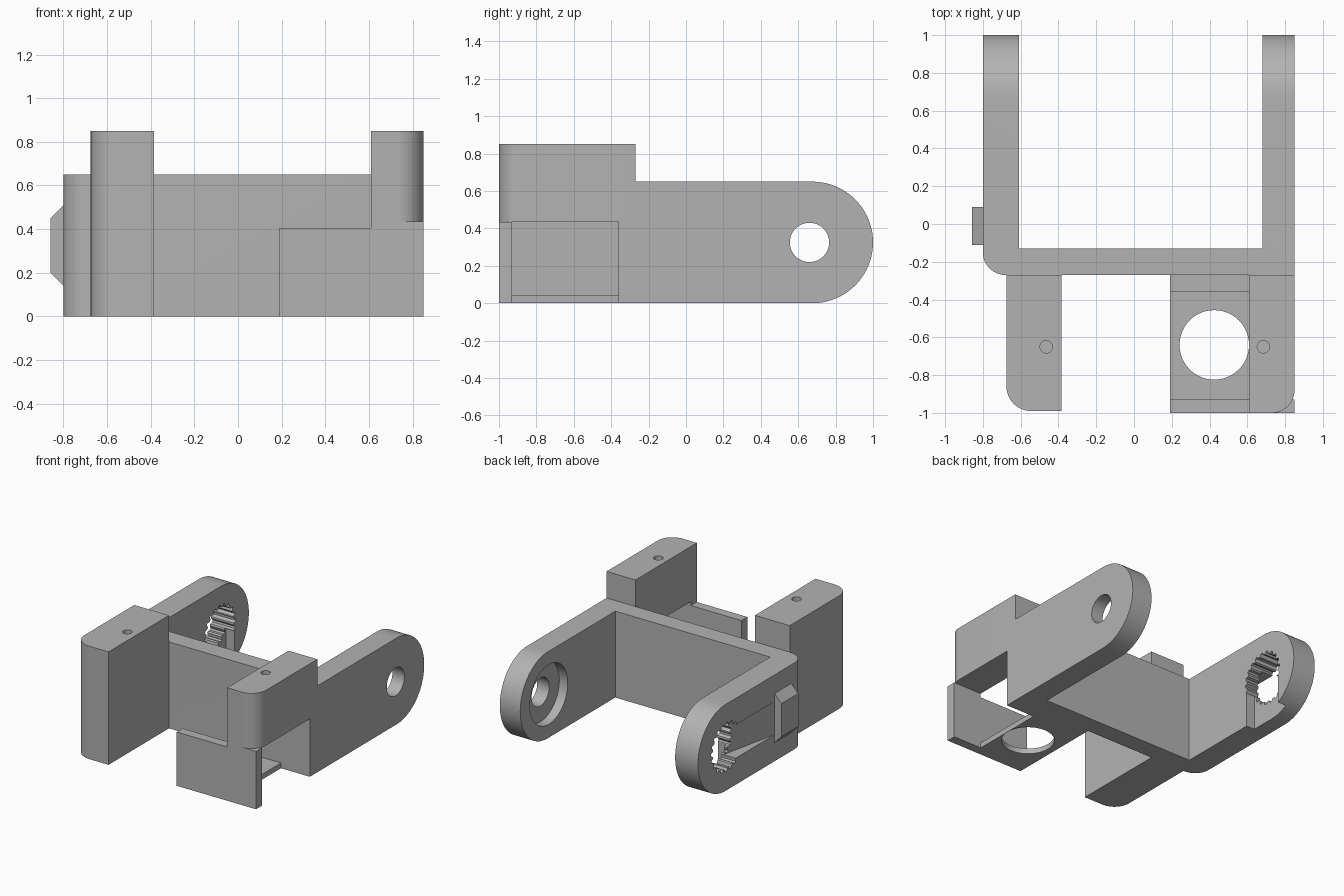
import bpy, bmesh
from math import cos, sin, pi, radians

cube = bpy.data.objects.get("Cube")
if cube:
    bpy.data.objects.remove(cube, do_unlink=True)

grey = bpy.data.materials.new("light_grey")
grey.use_nodes = True
grey.diffuse_color = (0.45, 0.45, 0.45, 1)
grey.node_tree.nodes["Principled BSDF"].inputs["Base Color"].default_value = (0.45, 0.45, 0.45, 1)

PLACE = {"x": lambda a, b, h: (h, a, b),
         "y": lambda a, b, h: (a, h, b),
         "z": lambda a, b, h: (a, b, h)}


def prism(name, points, axis, low, high):
    """Extrude a closed profile along an axis."""
    bm = bmesh.new()
    place = PLACE[axis]
    face = bm.faces.new([bm.verts.new(place(a, b, low)) for a, b in points])
    top = bmesh.ops.extrude_face_region(bm, geom=[face])["geom"]
    shift = place(0, 0, high - low)
    bmesh.ops.translate(bm, vec=shift, verts=[v for v in top if isinstance(v, bmesh.types.BMVert)])
    bmesh.ops.recalc_face_normals(bm, faces=bm.faces)
    mesh = bpy.data.meshes.new(name)
    bm.to_mesh(mesh)
    bm.free()
    mesh.materials.append(grey)
    obj = bpy.data.objects.new(name, mesh)
    bpy.context.collection.objects.link(obj)
    return obj


def rect(a0, a1, b0, b1):
    return [(a0, b0), (a1, b0), (a1, b1), (a0, b1)]


def arc(a, b, r, start, end, steps=12):
    return [(a + r * cos(radians(start + (end - start) * i / steps)),
             b + r * sin(radians(start + (end - start) * i / steps))) for i in range(steps + 1)]


def circle(a, b, r, steps=48):
    return arc(a, b, r, 0, 360, steps)[:-1]


def combine(obj, tool, operation="DIFFERENCE"):
    """Apply a boolean and discard the tool."""
    tool.hide_render = True
    mod = obj.modifiers.new("cut", "BOOLEAN")
    mod.operation, mod.solver, mod.object = operation, "EXACT", tool
    bpy.context.view_layer.objects.active = obj
    bpy.ops.object.modifier_apply(modifier=mod.name)
    bpy.data.objects.remove(tool, do_unlink=True)


# U-shaped frame: plan outline trimmed by the round-ended side profile
plan = arc(-0.68, -0.15, 0.12, 180, 270) + [
    (0.85, -0.27), (0.85, 1.1), (0.68, 1.1), (0.68, -0.13), (-0.61, -0.13), (-0.61, 1.1), (-0.8, 1.1)]
frame = prism("frame", plan, "z", 0, 0.65)
side = [(-0.5, 0), *arc(0.675, 0.325, 0.325, -90, 90, 40), (-0.5, 0.65)]
combine(frame, prism("side_profile", side, "x", -1, 1), "INTERSECT")

# Left arm: pivot hole with a round recess on the inner face
combine(frame, prism("pivot_cutter", circle(0.66, 0.325, 0.105), "x", 0.6, 1))
combine(frame, prism("recess_cutter", circle(0.66, 0.325, 0.225), "x", 0.6, 0.75))

# Right arm: toothed hole, open pocket below it, and ramped groove outside
teeth = 20
spline = []
for i in range(teeth * 4):
    r = 0.185 if i % 4 < 2 else 0.165
    t = 2 * pi * i / (teeth * 4)
    spline.append((0.66 + r * cos(t), 0.325 + r * sin(t)))
combine(frame, prism("spline_cutter", spline, "x", -0.9, -0.5))
combine(frame, prism("pocket_cutter", rect(0.49, 0.83, -0.1, 0.26), "x", -0.68, -0.5))
ramp = [(-0.81, 0.08), (-0.8, 0.08), (-0.69, 0.6), (-0.81, 0.6)]
combine(frame, prism("groove_cutter", ramp, "z", 0.2, 0.45))

# Bevelled catch on the outside of the right arm
catch = prism("side_catch", [(-0.8, 0.14), (-0.8, 0.51), (-0.858, 0.45), (-0.858, 0.2)], "y", -0.11, 0.09)

# Tall right post with a rounded outer corner
post_plan = arc(-0.545, -0.86, 0.13, 180, 270) + [(-0.385, -0.99), (-0.385, -0.27), (-0.675, -0.27)]
post = prism("right_post", post_plan, "z", 0, 0.85)

# Raised left block with a rounded outer corner
block_plan = arc(0.73, -0.88, 0.12, 270, 360) + [(0.85, -0.27), (0.61, -0.27), (0.61, -1)]
block = prism("left_block", block_plan, "z", 0.435, 0.85)

# Screw holes in the tops
for obj, x in ((post, -0.465), (block, 0.685)):
    combine(obj, prism("screw_cutter", circle(x, -0.65, 0.033, 24), "z", 0.55, 1))

# Open tray under the block: stepped end walls and a pierced floor
wall = [(0.19, 0), (0.85, 0), (0.85, 0.435), (0.61, 0.435), (0.61, 0.405), (0.19, 0.405)]
tray_front = prism("tray_front_wall", wall, "y", -1, -0.93)
tray_back = prism("tray_back_wall", wall, "y", -0.36, -0.27)
tray_floor = prism("tray_floor", rect(0.19, 0.61, -0.93, -0.36), "z", 0, 0.04)
combine(tray_floor, prism("floor_cutter", circle(0.425, -0.64, 0.184), "z", -0.1, 0.1))

# Smooth round surfaces, keep sharp edges
for obj in (frame, catch, post, block, tray_front, tray_back, tray_floor):
    bpy.ops.object.select_all(action="DESELECT")
    obj.select_set(True)
    bpy.context.view_layer.objects.active = obj
    bpy.ops.object.shade_smooth_by_angle(angle=radians(30))
